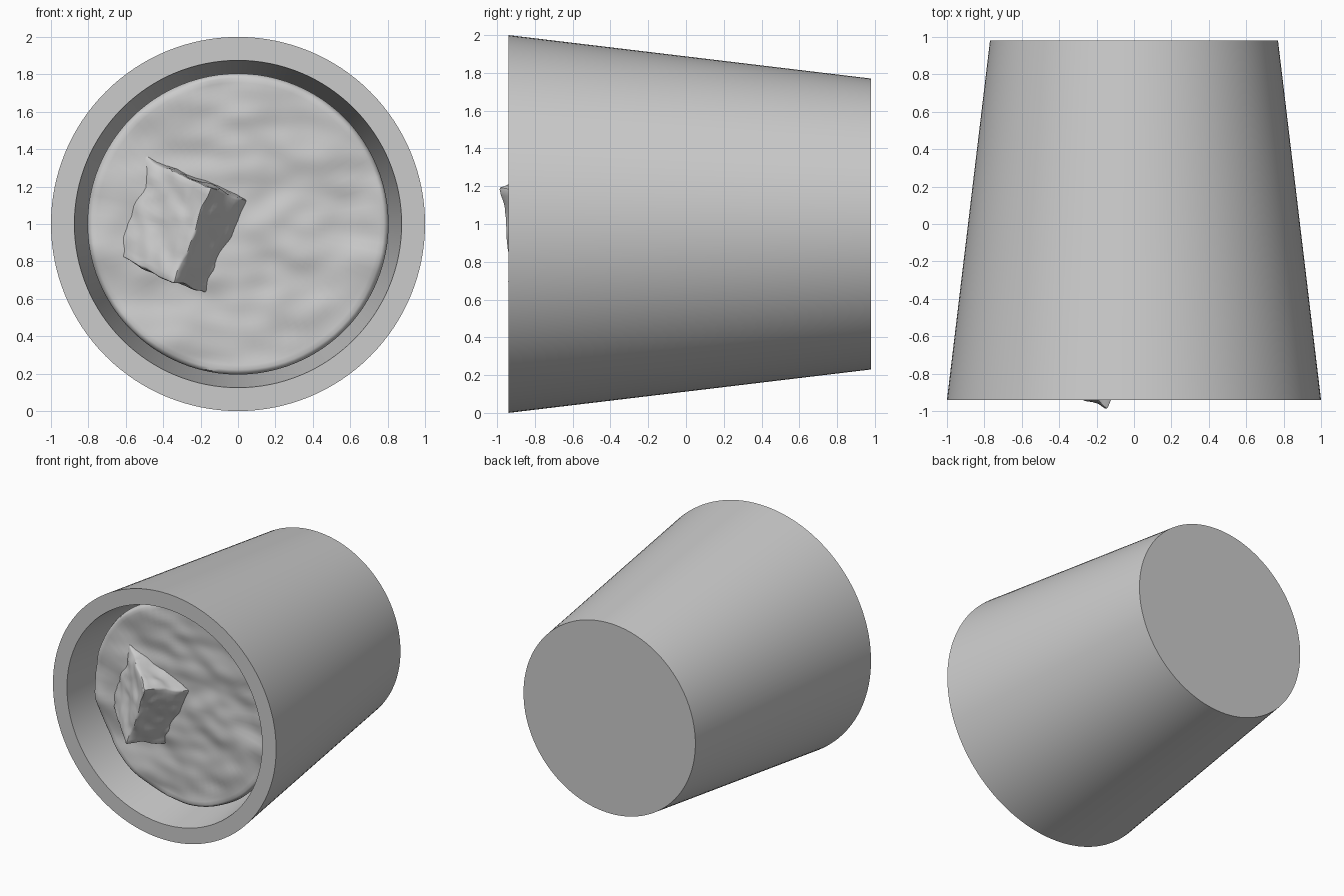
import bpy, bmesh, math
from mathutils import Vector, Matrix, noise

cube = bpy.data.objects.get("Cube")
if cube:
    bpy.data.objects.remove(cube, do_unlink=True)

grey = bpy.data.materials.new("plain_grey")
grey.use_nodes = True
GREY = (0.6, 0.6, 0.6, 1)
grey.diffuse_color = GREY
grey.node_tree.nodes["Principled BSDF"].inputs["Base Color"].default_value = GREY


def finish(name, bm, angle):
    bmesh.ops.recalc_face_normals(bm, faces=bm.faces)
    mesh = bpy.data.meshes.new(name)
    bm.to_mesh(mesh)
    bm.free()
    mesh.materials.append(grey)
    ob = bpy.data.objects.new(name, mesh)
    bpy.context.collection.objects.link(ob)
    bpy.ops.object.select_all(action="DESELECT")
    ob.select_set(True)
    bpy.context.view_layer.objects.active = ob
    bpy.ops.object.shade_smooth_by_angle(angle=math.radians(angle))
    return ob


def lathe(profile, steps):
    """Spin (radius, y) points about the horizontal cup axis at z = 1."""
    bm = bmesh.new()
    verts = [bm.verts.new((r, y, 1)) for r, y in profile]
    edges = [bm.edges.new(pair) for pair in zip(verts, verts[1:])]
    bmesh.ops.spin(bm, geom=verts + edges, cent=(0, 0, 1), axis=(0, 1, 0),
                   angle=math.tau, steps=steps)
    bmesh.ops.remove_doubles(bm, verts=bm.verts, dist=0.0005)
    return bm


# Tapered cup lying on its side, open to the front
finish("cup", lathe([(0, 0.98), (0.77, 0.98), (1, -0.94), (0.875, -0.94),
                     (0.66, 0.86), (0, 0.86)], 128), 30)

# Drink: rippled surface with a rounded edge, filling the cup behind it
LEVEL = -0.70
rings = 32
surface = [(0.78 * i / rings, LEVEL) for i in range(rings + 1)]
edge = [(0.797, LEVEL + 0.01), (0.805, LEVEL + 0.035), (0.8, LEVEL + 0.1)]
bm = lathe(surface + edge + [(0.64, 0.84), (0, 0.84)], 96)
for v in bm.verts:
    if v.co.y < LEVEL + 0.15:
        p = Vector((v.co.x * 2.6, 0, v.co.z * 4))
        v.co.y += 0.03 * noise.noise(p) + 0.012 * noise.noise(p * 2.3)
finish("drink", bm, 50)

# Ice cube: tilted, half sunk block with uneven faces and horned corners
SIDE = 0.55
corner = Vector((-0.14, -0.975, 1.19))
across = Vector((-0.36, 0.29, 0.17)).normalized()
down = Vector((-0.21, 0.04, -0.51))
down = (down - across * down.dot(across)).normalized()
inward = down.cross(across)
if inward.y < 0:
    inward.negate()
centre = corner + (across + down + inward) * SIDE / 2
bm = bmesh.new()
bmesh.ops.create_cube(bm, size=SIDE)
bmesh.ops.bevel(bm, geom=bm.edges[:], offset=0.012, segments=2, affect="EDGES", profile=0.5)
bmesh.ops.subdivide_edges(bm, edges=[e for e in bm.edges if e.calc_length() > 0.1],
                          cuts=20, use_grid_fill=True)
frame = Matrix((across, down, inward)).transposed()
for v in bm.verts:
    local = v.co / (SIDE / 2)
    corner_pull = abs(local.x * local.y * local.z)
    wobble = noise.noise_vector(v.co * 7) * 0.022 + noise.noise_vector(v.co * 16) * 0.007
    v.co = centre + frame @ (v.co * (0.98 + 0.05 * corner_pull ** 3) + wobble)
finish("ice_cube", bm, 40)
